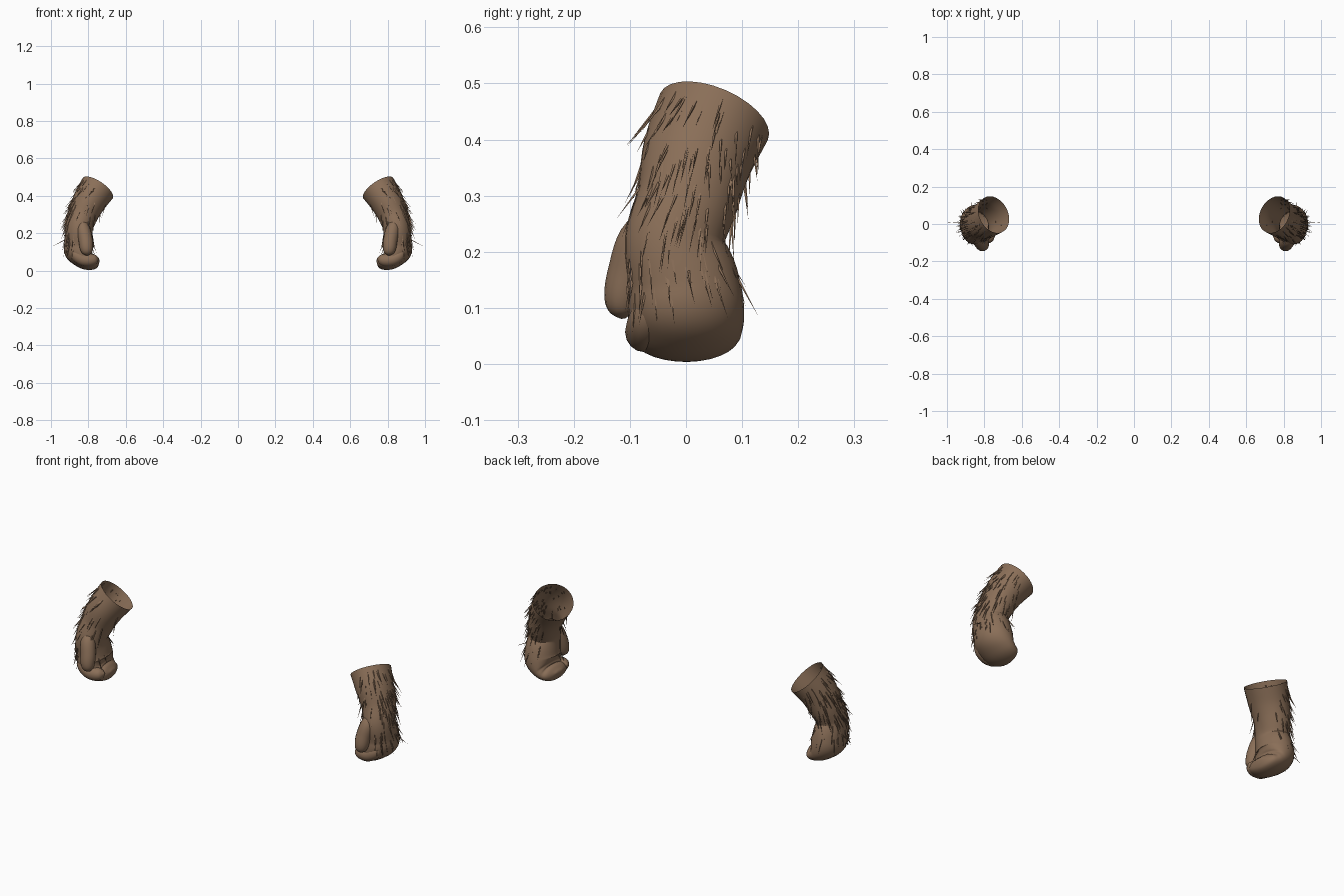
import bpy, bmesh, math, random
from mathutils import Vector

if "Cube" in bpy.data.objects:
    bpy.data.objects.remove(bpy.data.objects["Cube"], do_unlink=True)

brown = bpy.data.materials.new("brown_fur")
brown.use_nodes = True
colour = (0.255, 0.158, 0.097, 1)
brown.diffuse_color = colour
brown.node_tree.nodes["Principled BSDF"].inputs["Base Color"].default_value = colour
brown.node_tree.nodes["Principled BSDF"].inputs["Roughness"].default_value = 0.8

# Sections: centre x, y, z, half thickness, half width along y
ARM = [(.75, .05, .441, .097, .105), (.793, .022, .375, .09, .1),
       (.83, .003, .295, .08, .091), (.85, -.02, .22, .073, .089),
       (.85, -.005, .15, .079, .098), (.845, 0, .105, .082, .103),
       (.82, 0, .065, .059, .102), (.787, .003, .048, .045, .093),
       (.76, .006, .052, .034, .073), (.743, .008, .057, .006, .02)]
THUMB = [(.84, -.05, .275, .02, .02), (.828, -.083, .225, .036, .036),
         (.815, -.102, .165, .038, .037), (.81, -.112, .12, .035, .034),
         (.807, -.113, .094, .025, .024), (.806, -.112, .081, .004, .004)]
FINGER = [(.885, -.05, .13, .02, .02), (.865, -.068, .085, .032, .032),
          (.83, -.075, .06, .034, .033), (.79, -.073, .056, .034, .033),
          (.762, -.067, .062, .026, .026), (.745, -.064, .066, .004, .004)]


def section(rows, u):
    """Smooth interpolation through the section rows."""
    i = min(int(u), len(rows) - 2)
    t = u - i
    a, b, c, d = (rows[max(0, min(len(rows) - 1, i + k))] for k in (-1, 0, 1, 2))
    return [q + .5 * t * (r - p + t * (2*p - 5*q + 4*r - s + t * (3*(q - r) + s - p)))
            for p, q, r, s in zip(a, b, c, d)]


def frame(rows, u):
    """Centre, direction, thickness axis and width axis at u."""
    v = section(rows, u)
    hi, lo = min(u + .3, len(rows) - 1), max(u - .3, 0)
    t = (Vector(section(rows, hi)[:3]) - Vector(section(rows, lo)[:3])).normalized()
    side = Vector((0, 1, 0))
    side = (side - t * side.dot(t)).normalized()
    return Vector(v[:3]), t, t.cross(side) * max(v[3], .002), side * max(v[4], .002)


def finish(bm, name, side, smooth=True):
    if side < 0:
        for v in bm.verts:
            v.co.x *= -1
        bmesh.ops.reverse_faces(bm, faces=bm.faces[:])
    mesh = bpy.data.meshes.new(name)
    bm.to_mesh(mesh)
    bm.free()
    mesh.materials.append(brown)
    mesh.polygons.foreach_set("use_smooth", [smooth] * len(mesh.polygons))
    obj = bpy.data.objects.new(name, mesh)
    bpy.context.collection.objects.link(obj)


def loft(name, rows, side, sides=28, steps=5):
    """Tube through the sections, open at the start and closed at the tip."""
    bm = bmesh.new()
    rings = []
    for k in range((len(rows) - 1) * steps + 1):
        c, t, n, w = frame(rows, k / steps)
        rings.append([bm.verts.new(c + n * math.cos(a) + w * math.sin(a))
                      for a in (2 * math.pi * j / sides for j in range(sides))])
    for r, s in zip(rings, rings[1:]):
        for j in range(sides):
            m = (j + 1) % sides
            bm.faces.new((r[j], s[j], s[m], r[m]))
    bm.faces.new(rings[-1][::-1])
    finish(bm, name, side)


def spike(bm, base, tip, radius=.0032, sides=4):
    axis = (tip - base).normalized()
    p = axis.orthogonal().normalized()
    q = axis.cross(p)
    ring = [bm.verts.new(base + radius * (p * math.cos(a) + q * math.sin(a)))
            for a in (2 * math.pi * j / sides for j in range(sides))]
    end = bm.verts.new(tip)
    for j in range(sides):
        bm.faces.new((ring[j], ring[(j + 1) % sides], end))


def hairs(name, side, count=150):
    """Coarse hairs that lie down the arm, thickest on the outer side."""
    rng = random.Random(7)
    bm = bmesh.new()
    for _ in range(count):
        u = rng.uniform(.25, 4.3)
        a = rng.gauss(0, 1.15)
        c, t, n, w = frame(ARM, u)
        base = c + n * math.cos(a) + w * math.sin(a)
        out = (n.normalized() * math.cos(a) + w.normalized() * math.sin(a)).normalized()
        way = t + out * rng.uniform(.08, .5) + Vector((0, 0, -.3))
        tip = base + way.normalized() * rng.uniform(.045, .09)
        tip.x = min(tip.x, .985)
        spike(bm, base - out * .003, tip)
    spike(bm, Vector((.925, .005, .165)), Vector((1, .01, .125)))
    finish(bm, name, side, False)


for label, side in (("left", 1), ("right", -1)):
    loft(label + "_arm_and_fist", ARM, side)
    loft(label + "_thumb", THUMB, side, 16)
    loft(label + "_index_finger", FINGER, side, 16)
    hairs(label + "_hairs", side)
